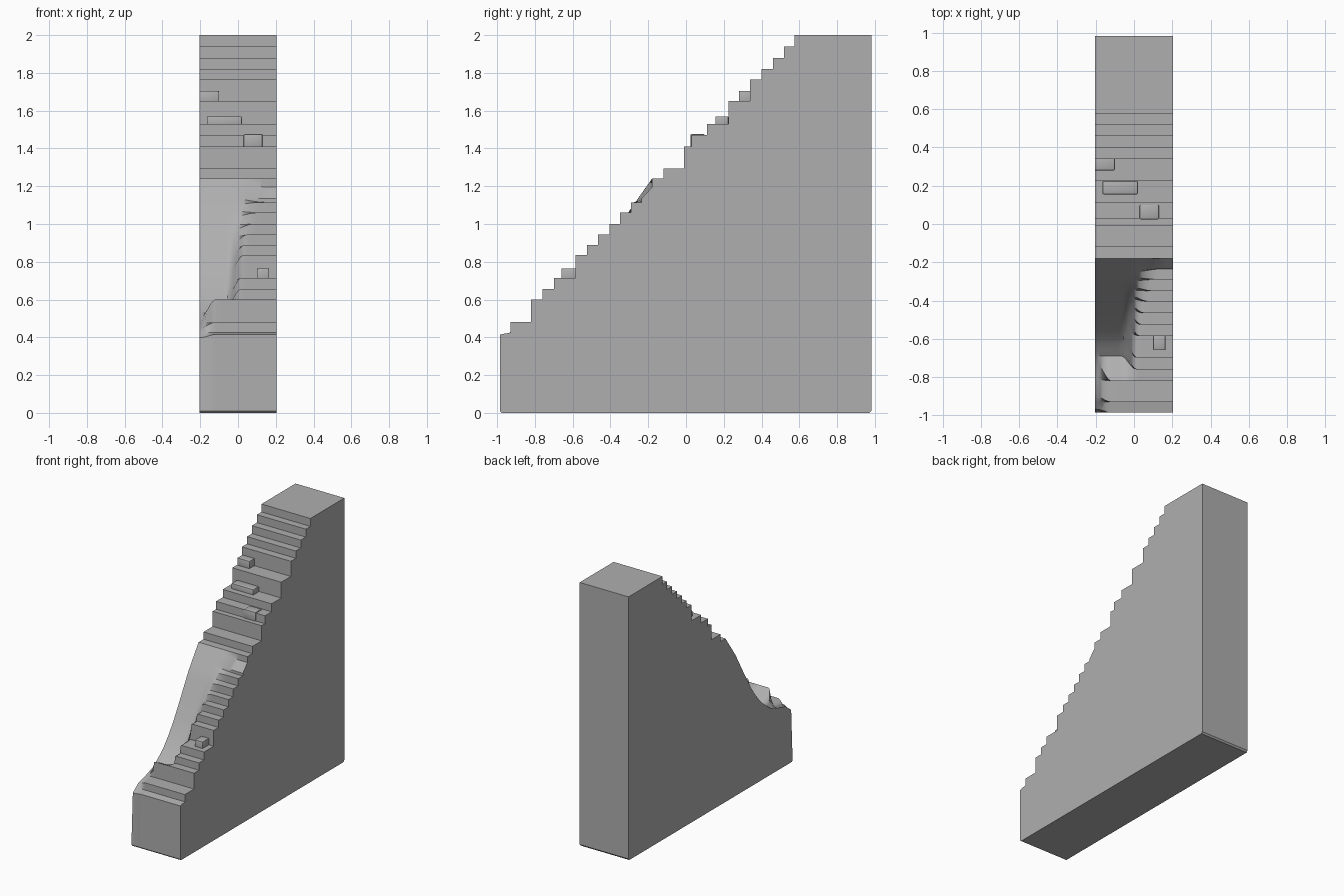
import bpy, bmesh, math
from mathutils import Vector

if "Cube" in bpy.data.objects:
    bpy.data.objects.remove(bpy.data.objects["Cube"])

HALF_W = 0.205
Y0, Y1, TOP = -0.985, 0.982, 2.0

# Dark stone grey
stone = bpy.data.materials.new("stone")
stone.diffuse_color = (0.43, 0.43, 0.43, 1)
stone.use_nodes = True
stone.node_tree.nodes["Principled BSDF"].inputs["Base Color"].default_value = stone.diffuse_color


def lerp_table(table, t):
    for (a, *p), (b, *q) in zip(table, table[1:]):
        if t <= b:
            f = max(0.0, (t - a) / (b - a))
            return [u + (v - u) * f for u, v in zip(p, q)]
    return list(table[-1][1:])


def smooth(a, b, t):
    t = min(1, max(0, (t - a) / (b - a)))
    return t * t * (3 - 2 * t)


# Stair profile: (riser y, tread height after it, optional sloped tread end)
steps = [(-0.93, 0.48), (-0.82, 0.60), (-0.76, 0.655), (-0.70, 0.715),
         (-0.585, 0.835), (-0.525, 0.89), (-0.465, 0.945), (-0.405, 1.00),
         (-0.35, 1.06), (-0.29, 1.115), (-0.235, 1.135), (-0.18, 1.24, 1.195),
         (-0.12, 1.295), (-0.01, 1.41), (0.03, 1.47), (0.11, 1.53),
         (0.225, 1.65), (0.34, 1.765), (0.40, 1.82), (0.46, 1.88),
         (0.52, 1.94), (0.575, TOP)]
stair = [(Y0, 0.415)]
z = 0.425
for y, nz, *end in steps:
    stair += [(y, end[0] if end else z), (y, nz)]
    z = nz

# Worn slope on the left half, parametrised along the climb (y + z)
worn_pts = [(-0.985, 0.385), (-0.9, 0.45), (-0.74, 0.49), (-0.61, 0.59),
            (-0.51, 0.71), (-0.42, 0.86), (-0.30, 1.07), (-0.18, 1.24)]
worn = [(y + z, y, z) for y, z in worn_pts]
# Right-hand limit of the worn patch, along the climb
limit = [(-0.6, -0.05), (-0.2, -0.03), (0.1, -0.02), (0.45, 0.0),
         (0.75, 0.03), (0.9, 0.06), (1.06, 0.08)]


def column(x):
    pts = []
    for y, z in stair:
        s = y + z
        if s < 1.05:
            wy, wz = lerp_table(worn, s)
            e = lerp_table(limit, s)[0]
            soft = 0.04 + 0.05 * smooth(0.3, 0.9, s)
            w = 1 - smooth(e - soft, e + soft, x)
            if s < -0.2:  # lowest step survives except at the left edge
                w *= 1 - smooth(-0.2, -0.12, x)
            y, z = y + (wy - y) * w, z + (wz - z) * w
            if y <= Y0 + 0.002:
                y = Y0
        pts.append((y, z))
    # back, softened base corners, front
    return pts + [(Y1, TOP), (Y1, 0.012), (Y1 - 0.01, 0), (Y0 + 0.01, 0), (Y0, 0.01)]


def make_object(name, bm, angle=35):
    bmesh.ops.recalc_face_normals(bm, faces=bm.faces)
    me = bpy.data.meshes.new(name)
    bm.to_mesh(me)
    bm.free()
    me.materials.append(stone)
    ob = bpy.data.objects.new(name, me)
    bpy.context.collection.objects.link(ob)
    bpy.ops.object.select_all(action='DESELECT')
    ob.select_set(True)
    bpy.context.view_layer.objects.active = ob
    bpy.ops.object.shade_smooth_by_angle(angle=math.radians(angle))
    return ob


# Staircase body: profile columns bridged across the width
bm = bmesh.new()
N = 30
cols = []
for i in range(N + 1):
    x = -HALF_W + 2 * HALF_W * i / N
    cols.append([bm.verts.new((x, y, z)) for y, z in column(x)])
for a, b in zip(cols, cols[1:]):
    for j in range(len(a)):
        k = (j + 1) % len(a)
        bm.faces.new((a[j], a[k], b[k], b[j]))
bm.faces.new(cols[0])
bm.faces.new(cols[-1][::-1])
make_object("staircase", bm)


# Fragments of broken steps left on the treads
def fragment(name, x0, x1, y0, y1, z0, z1):
    bm = bmesh.new()
    bmesh.ops.create_cube(bm, size=1)
    for v in bm.verts:
        v.co = Vector(((x0 + x1) / 2 + v.co.x * (x1 - x0),
                       (y0 + y1) / 2 + v.co.y * (y1 - y0),
                       (z0 + z1) / 2 + v.co.z * (z1 - z0)))
    bmesh.ops.bevel(bm, geom=bm.edges[:], offset=0.006, segments=2,
                    profile=0.5, affect='EDGES')
    make_object(name, bm)


fragment("upper_step_fragment", -HALF_W, -0.10, 0.28, 0.36, 1.63, 1.705)
fragment("middle_step_fragment", -0.165, 0.02, 0.155, 0.225, 1.51, 1.57)
fragment("small_step_fragment", 0.03, 0.13, 0.024, 0.10, 1.40, 1.476)
fragment("lower_step_fragment", 0.10, 0.165, -0.66, -0.57, 0.69, 0.765)
